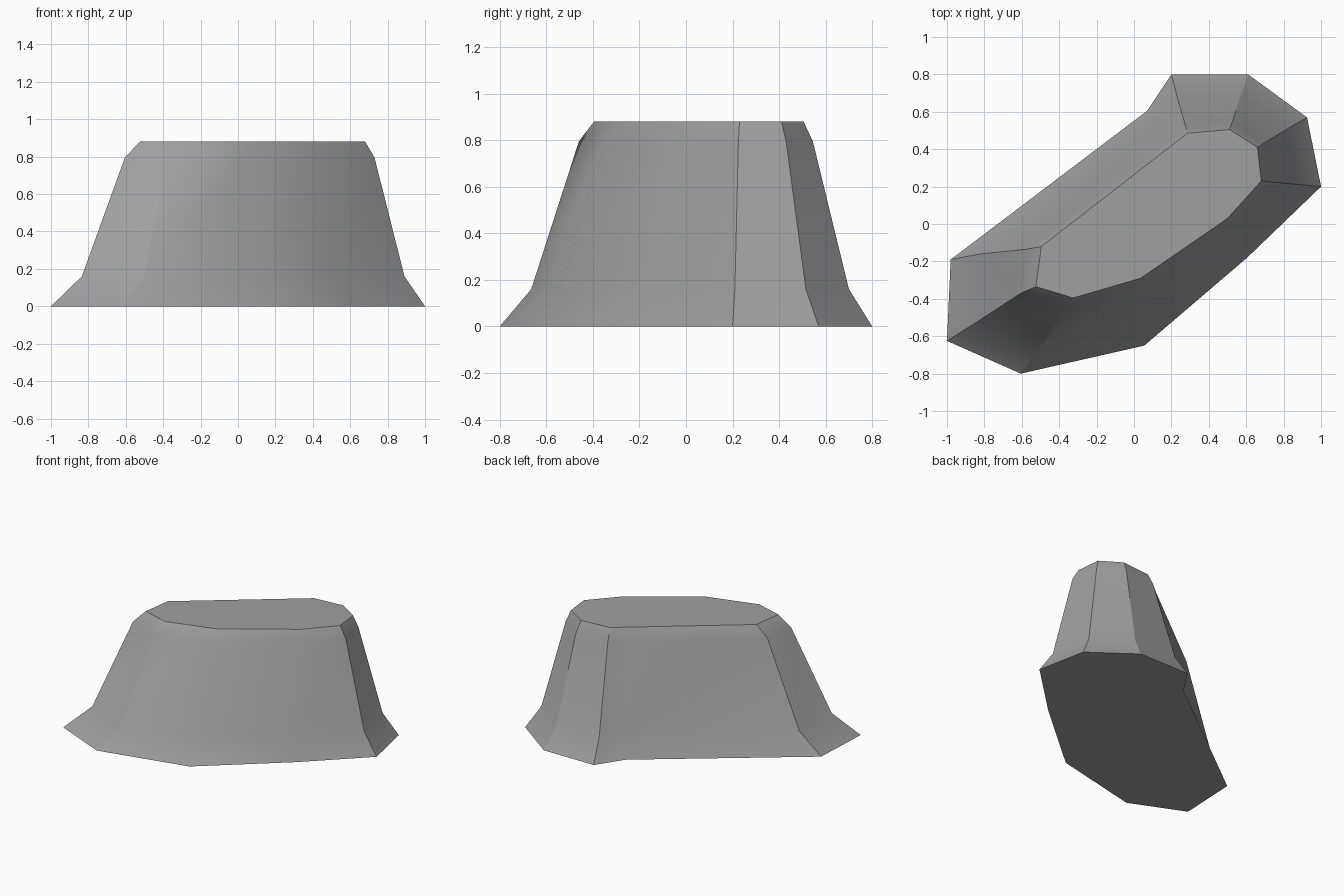
import bpy, bmesh, math

# Outline of the rock at four heights, going round anticlockwise from above
RINGS = [
    # flared foot
    (0.0, [(-0.98, -0.19), (-1.0, -0.625), (-0.605, -0.80), (0.055, -0.65), (0.605, -0.18),
           (1.0, 0.20), (0.925, 0.57), (0.61, 0.80), (0.20, 0.80), (0.07, 0.605)]),
    # bottom of the walls
    (0.16, [(-0.82, -0.16), (-0.835, -0.52), (-0.505, -0.665), (0.05, -0.545), (0.58, -0.13),
            (0.89, 0.21), (0.83, 0.515), (0.575, 0.70), (0.225, 0.70), (0.115, 0.545)]),
    # top of the walls
    (0.795, [(-0.575, -0.135), (-0.605, -0.37), (-0.37, -0.46), (0.04, -0.35), (0.52, 0.0),
             (0.73, 0.225), (0.69, 0.43), (0.525, 0.545), (0.275, 0.525), (0.185, 0.45)]),
    # flat summit
    (0.88, [(-0.495, -0.12), (-0.525, -0.335), (-0.325, -0.395), (0.035, -0.29), (0.50, 0.03),
            (0.68, 0.23), (0.66, 0.41), (0.51, 0.505), (0.285, 0.485), (0.205, 0.423)]),
]

stone = bpy.data.materials.new("grey_stone")
stone.diffuse_color = (0.35, 0.35, 0.35, 1)

# Loft the rings into a closed plateau
bm = bmesh.new()
loops = [[bm.verts.new((x, y, z)) for x, y in pts] for z, pts in RINGS]
for low, high in zip(loops, loops[1:]):
    n = len(low)
    for i in range(n):
        j = (i + 1) % n
        bm.faces.new((low[i], low[j], high[j], high[i]))
bm.faces.new(loops[0][::-1])
bm.faces.new(loops[-1])
bmesh.ops.recalc_face_normals(bm, faces=bm.faces)

mesh = bpy.data.meshes.new("rock_plateau")
bm.to_mesh(mesh)
bm.free()
mesh.materials.append(stone)
rock = bpy.data.objects.new("rock_plateau", mesh)
bpy.context.collection.objects.link(rock)

# Soft shading across shallow bends, crisp on steep ones
bpy.context.view_layer.objects.active = rock
rock.select_set(True)
bpy.ops.object.shade_smooth_by_angle(angle=math.radians(30))
